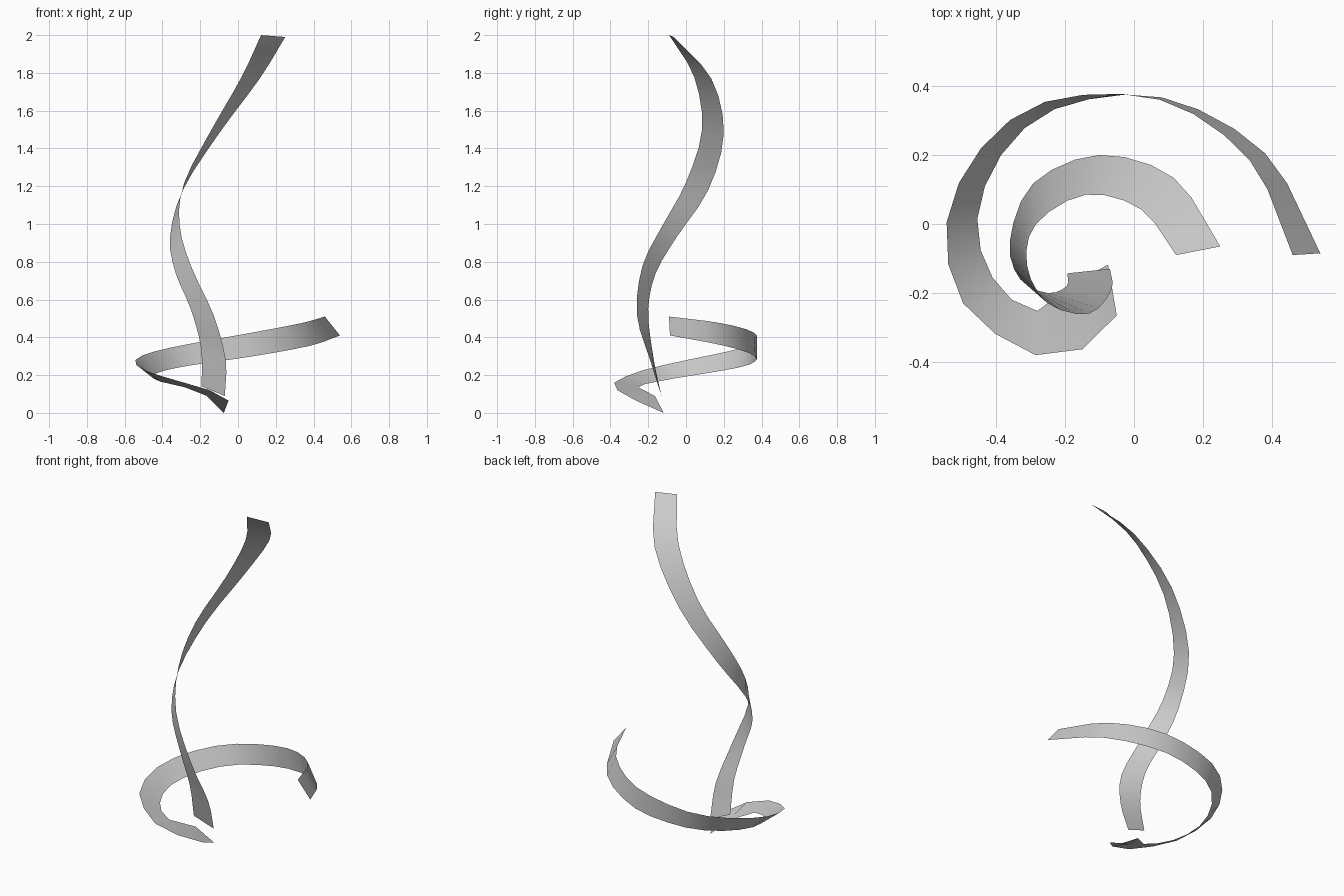
import bpy
import math
from mathutils import Vector

cube = bpy.data.objects.get("Cube")
if cube:
    bpy.data.objects.remove(cube, do_unlink=True)

# One plain grey for both ribbons
grey = bpy.data.materials.new("light_grey")
grey.use_nodes = True
colour = (0.6, 0.6, 0.6, 1.0)
grey.diffuse_color = colour
grey.node_tree.nodes["Principled BSDF"].inputs["Base Color"].default_value = colour


def tangent(keys, values, i):
    """Slope of the edge curve at one key, from its neighbours."""
    a, b = max(i - 1, 0), min(i + 1, len(keys) - 1)
    return (values[b] - values[a]) / (keys[b] - keys[a])


def edge_curve(keys, values):
    """Smooth curve through the key points, one point per whole station."""
    points = []
    for i in range(len(keys) - 1):
        span = keys[i + 1] - keys[i]
        start = tangent(keys, values, i) * span
        end = tangent(keys, values, i + 1) * span
        for step in range(span):
            t = step / span
            rise = t * t * (3 - 2 * t)
            points.append(values[i] * (1 - rise) + values[i + 1] * rise
                          + start * t * (1 - t) ** 2 - end * t * t * (1 - t))
    points.append(values[-1])
    return points


def ribbon(name, keys, first_edge, second_edge):
    """Strip of quads between two edge curves."""
    edges = [edge_curve(keys, [Vector(p) for p in edge])
             for edge in (first_edge, second_edge)]
    count = len(edges[0])
    verts = edges[0] + edges[1]
    faces = [(i, i + 1, count + i + 1, count + i) for i in range(count - 1)]
    mesh = bpy.data.meshes.new(name)
    mesh.from_pydata(verts, [], faces)
    mesh.materials.append(grey)
    obj = bpy.data.objects.new(name, mesh)
    bpy.context.collection.objects.link(obj)
    bpy.ops.object.select_all(action="DESELECT")
    obj.select_set(True)
    bpy.context.view_layer.objects.active = obj
    bpy.ops.object.shade_smooth_by_angle(angle=math.radians(60))
    return obj


# Tall rising ribbon with a half twist
ribbon(
    "tall_ribbon",
    range(0, 25, 3),
    [(-.07, -.13, .09), (-.065, -.19, .28), (-.13, -.26, .52),
     (-.25, -.23, .78), (-.31, -.12, 1.0), (-.284, 0, 1.22),
     (-.14, .085, 1.5), (.02, .043, 1.78), (.122, -.09, 2)],
    [(-.193, -.143, .14), (-.195, -.18, .34), (-.25, -.2, .55),
     (-.33, -.16, .74), (-.36, -.05, .93), (-.292, .118, 1.18),
     (-.1, .2, 1.48), (.115, .134, 1.77), (.25, -.065, 1.99)],
)

# Low wide ribbon sweeping round the base
ribbon(
    "low_ribbon",
    [0, 1, 2, 4, 6, 8, 10, 13, 16, 19],
    [(-.075, -.118, 0), (-.165, -.165, .09), (-.28, -.252, .135),
     (-.41, -.155, .165), (-.454, .015, .195), (-.385, .2, .225),
     (-.23, .333, .255), (.08, .367, .3), (.38, .205, .355),
     (.54, -.085, .41)],
    [(-.05, -.265, .065), (-.15, -.363, .12), (-.285, -.38, .16),
     (-.495, -.23, .225), (-.543, .005, .28), (-.443, .22, .325),
     (-.258, .354, .365), (.075, .36, .425), (.335, .185, .475),
     (.46, -.09, .51)],
)
